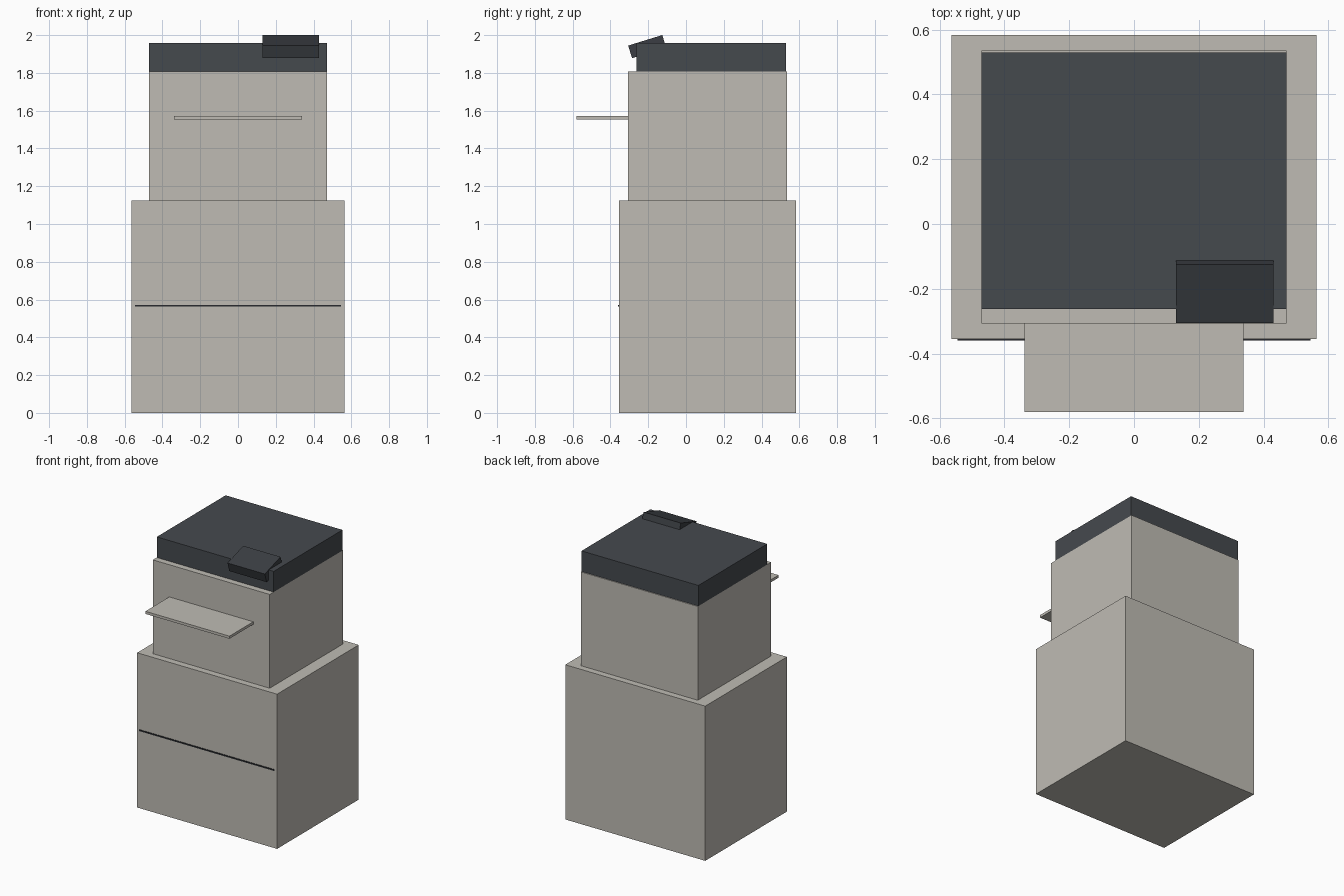
import bpy
from mathutils import Matrix

cube = bpy.data.objects.get("Cube")
if cube:
    bpy.data.objects.remove(cube, do_unlink=True)


def material(name, r, g, b):
    m = bpy.data.materials.new(name)
    m.use_nodes = True
    m.diffuse_color = (r, g, b, 1)
    m.node_tree.nodes["Principled BSDF"].inputs["Base Color"].default_value = (r, g, b, 1)
    return m


def box(name, mat, x, y, z, tilt=0):
    """Flat-sided box spanning the given ranges, tilted about its own x axis."""
    spans = (x, y, z)
    bpy.ops.mesh.primitive_cube_add(size=1, location=[sum(s) / 2 for s in spans])
    ob = bpy.context.object
    ob.name = name
    ob.data.transform(Matrix.Diagonal([s[1] - s[0] for s in spans] + [1]))
    ob.rotation_euler.x = tilt
    ob.data.materials.append(mat)
    return ob


beige = material("warm grey casing", 0.52, 0.50, 0.455)
charcoal = material("charcoal lid", 0.06, 0.067, 0.076)
dark = material("dark panel", 0.043, 0.048, 0.056)
black = material("seam black", 0.02, 0.022, 0.026)

# Paper cabinet with its drawer seam
box("cabinet", beige, (-0.563, 0.563), (-0.355, 0.583), (0, 1.125))
box("drawer_seam", black, (-0.544, 0.544), (-0.359, -0.353), (0.562, 0.572))

# Print unit with output tray
box("print_unit", beige, (-0.47, 0.47), (-0.307, 0.536), (1.125, 1.807))
box("output_tray", beige, (-0.338, 0.338), (-0.581, -0.29), (1.554, 1.573))

# Scanner lid and tilted control panel
box("scanner_lid", charcoal, (-0.47, 0.47), (-0.262, 0.529), (1.807, 1.957))
box("control_panel", dark, (0.13, 0.43), (-0.3, -0.111), (1.904, 1.974), tilt=0.3)
